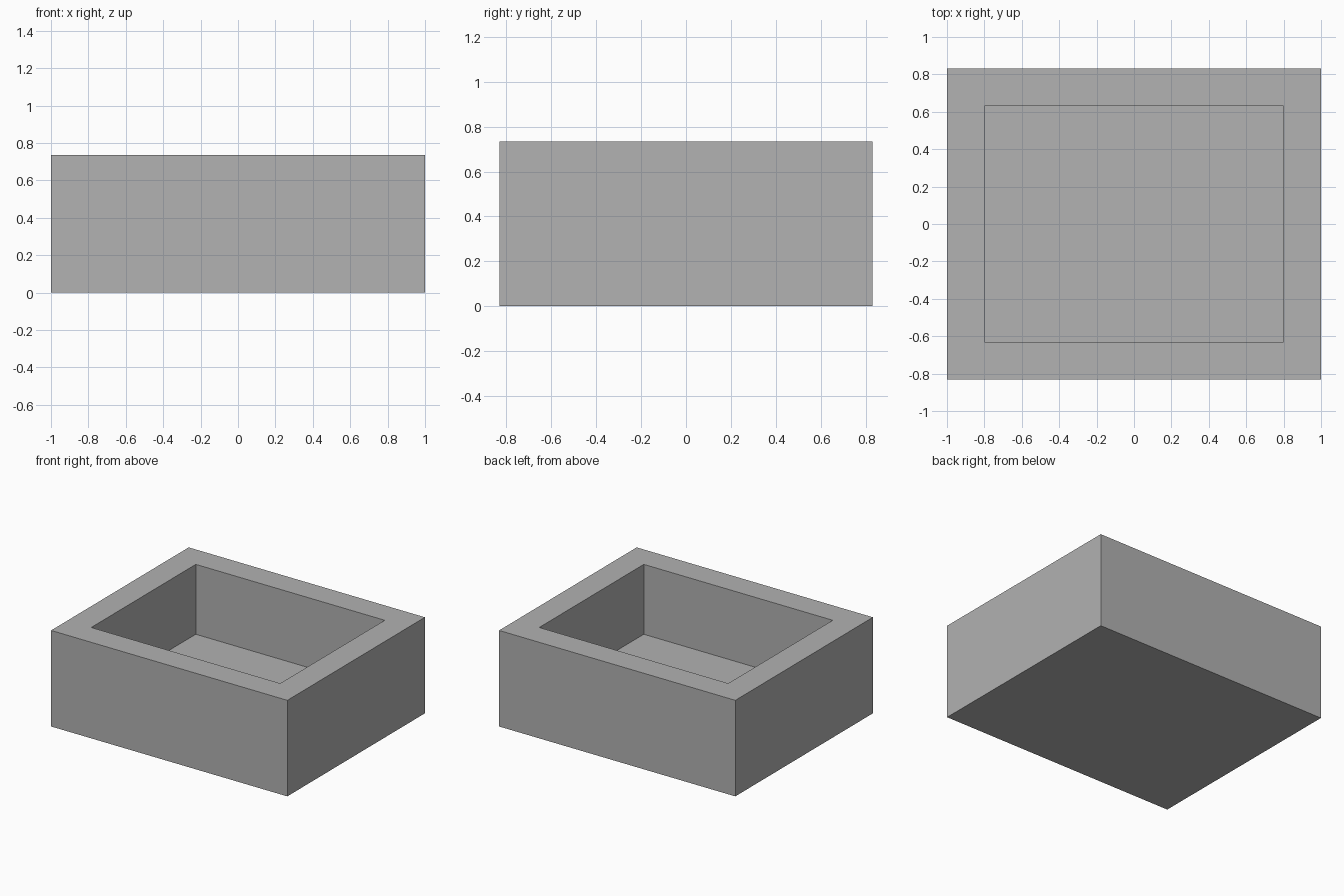
import bpy
import bmesh
from mathutils import Vector

default = bpy.data.objects.get("Cube")
if default:
    bpy.data.objects.remove(default, do_unlink=True)

WIDTH, DEPTH, HEIGHT = 2.0, 1.664, 0.735
WALL = 0.2  # thickness of walls and floor

# Plain grey
grey = bpy.data.materials.new("plain_grey")
grey.use_nodes = True
colour = (0.445, 0.445, 0.445, 1)
grey.diffuse_color = colour
grey.node_tree.nodes["Principled BSDF"].inputs["Base Color"].default_value = colour

# Solid block standing on the ground
bm = bmesh.new()
bmesh.ops.create_cube(bm, size=1)
bmesh.ops.scale(bm, vec=Vector((WIDTH, DEPTH, HEIGHT)), verts=bm.verts)
bmesh.ops.translate(bm, vec=Vector((0, 0, HEIGHT / 2)), verts=bm.verts)

# Rim: inset the top face
top = max(bm.faces, key=lambda f: f.calc_center_median().z)
bmesh.ops.inset_region(bm, faces=[top], thickness=WALL, use_even_offset=True)

# Cavity: extrude the inner face down to the floor
result = bmesh.ops.extrude_discrete_faces(bm, faces=[top])
floor = result["faces"][0]
bmesh.ops.translate(bm, vec=Vector((0, 0, WALL - HEIGHT)), verts=floor.verts)
bmesh.ops.recalc_face_normals(bm, faces=bm.faces)

mesh = bpy.data.meshes.new("open_box")
bm.to_mesh(mesh)
bm.free()
mesh.materials.append(grey)
box = bpy.data.objects.new("open_box", mesh)
bpy.context.collection.objects.link(box)
